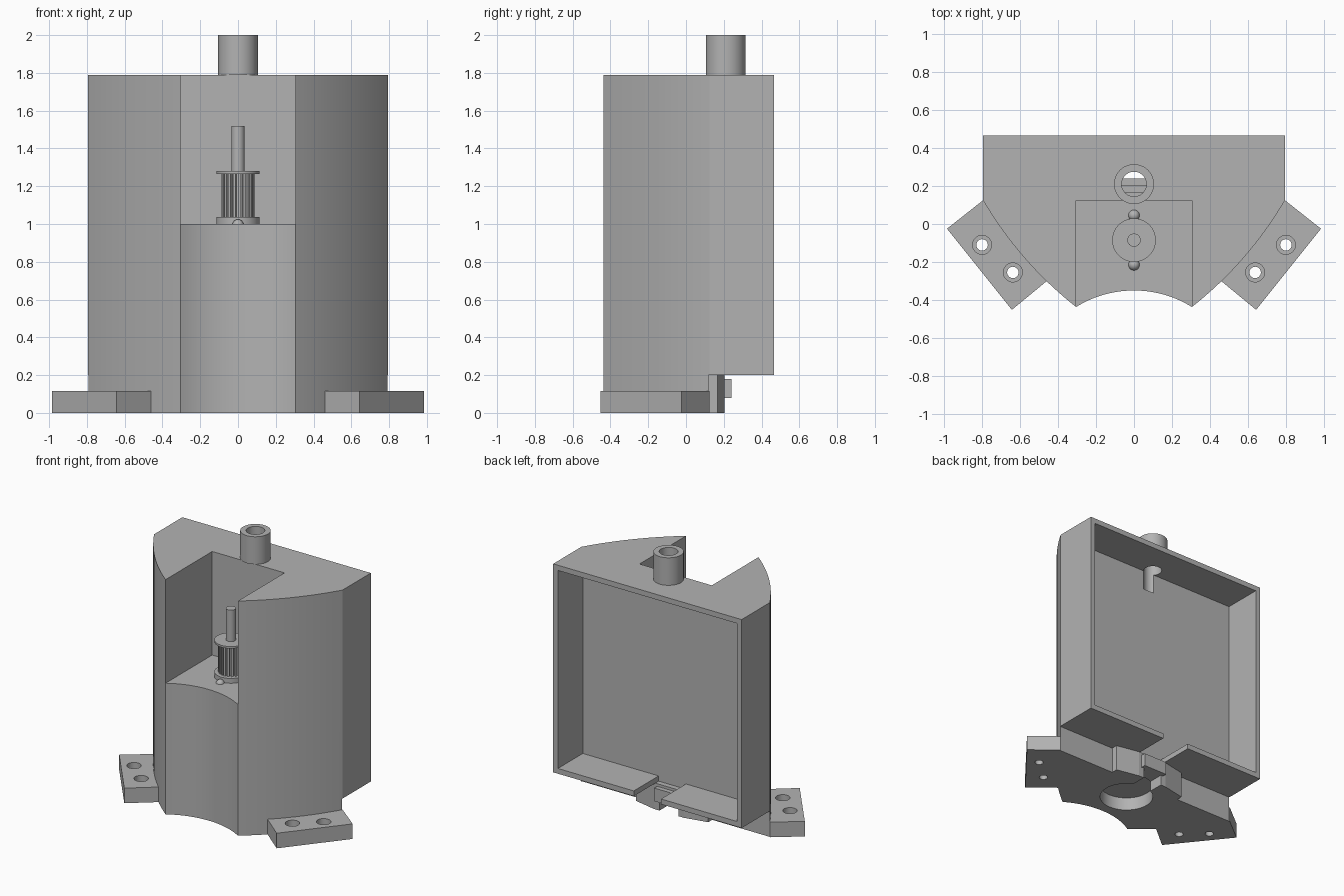
import bpy, bmesh, math
from mathutils import Vector

old = bpy.data.objects.get("Cube")
if old:
    bpy.data.objects.remove(old, do_unlink=True)

grey = bpy.data.materials.new("plain grey")
grey.use_nodes = True
colour = (0.45, 0.45, 0.45, 1)
grey.diffuse_color = colour
grey.node_tree.nodes["Principled BSDF"].inputs["Base Color"].default_value = colour


def prism(name, outline, z0, z1):
    """Extrude a flat outline from z0 to z1."""
    bm = bmesh.new()
    base = bm.faces.new([bm.verts.new((x, y, z0)) for x, y in outline])
    top = bmesh.ops.extrude_face_region(bm, geom=[base])["geom"]
    bmesh.ops.translate(bm, vec=(0, 0, z1 - z0),
                        verts=[v for v in top if isinstance(v, bmesh.types.BMVert)])
    bmesh.ops.recalc_face_normals(bm, faces=bm.faces)
    mesh = bpy.data.meshes.new(name)
    bm.to_mesh(mesh)
    bm.free()
    mesh.materials.append(grey)
    obj = bpy.data.objects.new(name, mesh)
    bpy.context.collection.objects.link(obj)
    return obj


def box(name, x0, x1, y0, y1, z0, z1):
    return prism(name, [(x0, y0), (x1, y0), (x1, y1), (x0, y1)], z0, z1)


def circle(x, y, r, n=48):
    return [(x + r * math.cos(math.tau * i / n), y + r * math.sin(math.tau * i / n))
            for i in range(n)]


def cylinder(name, x, y, r, z0, z1, n=48):
    return prism(name, circle(x, y, r, n), z0, z1)


def arc(a, b, bulge, n):
    """Points from a to b, bowed to the right of travel by bulge."""
    a, b = Vector(a), Vector(b)
    d = b - a
    side = Vector((d.y, -d.x)).normalized()
    half = d.length / 2
    radius = (half ** 2 + bulge ** 2) / (2 * abs(bulge))
    pts = []
    for i in range(n + 1):
        t = 2 * i / n - 1
        rise = math.sqrt(radius ** 2 - (t * half) ** 2) - (radius - abs(bulge))
        p = a + d * (i / n) + side * math.copysign(rise, bulge)
        pts.append((p.x, p.y))
    return pts


def cut(obj, *cutters):
    for c in cutters:
        mod = obj.modifiers.new("cut", "BOOLEAN")
        mod.operation, mod.solver, mod.object = "DIFFERENCE", "EXACT", c
        bpy.context.view_layer.objects.active = obj
        bpy.ops.object.modifier_apply(modifier=mod.name)
    for c in set(cutters):
        bpy.data.objects.remove(c, do_unlink=True)


def smooth(obj):
    bpy.ops.object.select_all(action="DESELECT")
    obj.select_set(True)
    bpy.context.view_layer.objects.active = obj
    bpy.ops.object.shade_smooth_by_angle(angle=math.radians(25))


# Housing: bowed flanks, hollowed front edge, flat back
W, BACK, SHOULDER, NOSE = 0.795, 0.465, 0.125, (0.305, -0.437)
flank = arc((-W, SHOULDER), (-NOSE[0], NOSE[1]), 0.035, 16)
front = arc((-NOSE[0], NOSE[1]), NOSE, -0.087, 20)
outline = flank + front[1:-1] + [(-x, y) for x, y in reversed(flank)]
outline += [(W, BACK), (-W, BACK)]
housing = prism("housing", outline, 0, 1.79)

MOTOR_Y = -0.085
cut(housing,
    box("front_pocket", -0.305, 0.305, -0.7, 0.125, 1.0, 2.0),
    box("rear_undercut", -1, 1, 0.12, 0.7, -0.2, 0.2),
    box("rear_cavity", -0.755, 0.755, 0.165, 0.7, 0.24, 1.75),
    box("floor_slot", -0.115, 0.115, 0.165, 0.7, 0.15, 0.3),
    cylinder("tube_bore", 0, 0.21, 0.065, 1.6, 1.9),
    cylinder("motor_recess", 0, MOTOR_Y, 0.19, -0.1, 0.1),
    box("cable_channel", -0.08, 0.08, MOTOR_Y, 0.4, -0.1, 0.08))
smooth(housing)

# Chamfered neck under the rear overhang, with its connector
neck = prism("rear_neck", [(-0.305, 0.12), (0.305, 0.12), (0.305, 0.168),
                           (0.125, 0.205), (-0.125, 0.205), (-0.305, 0.168)], 0, 0.2)
cut(neck, box("neck_channel", -0.08, 0.08, 0.05, 0.4, -0.1, 0.08))
box("connector", -0.1, 0.1, 0.2, 0.24, 0.08, 0.18)

# Mounting feet with counterbored screw holes
foot_outline = [(0.985, -0.025), (W, SHOULDER), (0.455, -0.297), (0.643, -0.452)]
for side, label in ((1, "left"), (-1, "right")):
    foot = prism(label + "_foot", [(side * x, y) for x, y in foot_outline], 0, 0.115)
    for x, y in ((0.8, -0.11), (0.638, -0.255)):
        cut(foot,
            cylinder("screw_hole", side * x, y, 0.03, -0.1, 0.3, 32),
            cylinder("counterbore", side * x, y, 0.05, 0.06, 0.3, 32))
    smooth(foot)

# Tube on the roof
tube = cylinder("roof_tube", 0, 0.21, 0.105, 1.79, 2.0)
cut(tube, cylinder("tube_hole", 0, 0.21, 0.065, 1.7, 2.1))
smooth(tube)

# Motor shaft and toothed pulley
smooth(cylinder("motor_shaft", 0, MOTOR_Y, 0.035, 1.0, 1.52, 32))
smooth(cylinder("pulley_base", 0, MOTOR_Y, 0.115, 1.0, 1.037))
smooth(cylinder("pulley_flange", 0, MOTOR_Y, 0.115, 1.265, 1.28))
teeth = []
TEETH = 20
for i in range(TEETH):
    for offset, r in ((0, 0.088), (0.55, 0.088), (0.6, 0.07), (0.95, 0.07)):
        a = math.tau * (i + offset) / TEETH
        teeth.append((r * math.cos(a), MOTOR_Y + r * math.sin(a)))
prism("pulley_teeth", teeth, 1.03, 1.27)

# Domed screws beside the pulley
for y, label in ((0.045, "rear"), (-0.215, "front")):
    bpy.ops.mesh.primitive_uv_sphere_add(segments=24, ring_count=12, radius=0.03,
                                         location=(0, y, 0.995))
    screw = bpy.context.object
    screw.name = label + "_screw"
    screw.data.materials.append(grey)
    smooth(screw)
